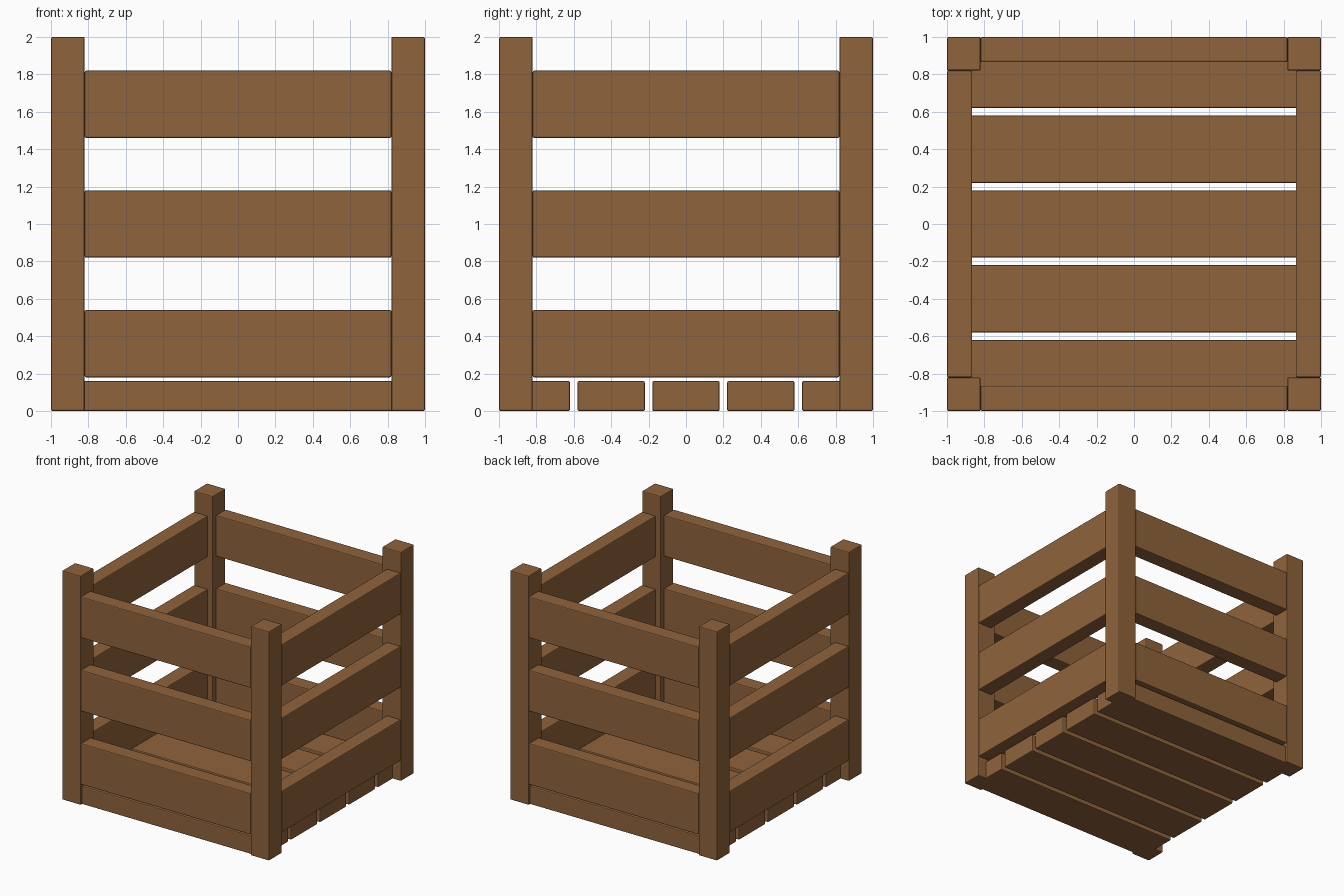
import bpy
import bmesh

if "Cube" in bpy.data.objects:
    bpy.data.objects.remove(bpy.data.objects["Cube"])

wood = bpy.data.materials.new("brown_wood")
wood.diffuse_color = (0.275, 0.125, 0.044, 1)
wood.use_nodes = True
wood.node_tree.nodes["Principled BSDF"].inputs["Base Color"].default_value = wood.diffuse_color


def board(name, x, y, z):
    """Bevelled board spanning the given (min, max) ranges."""
    spans = (x, y, z)
    bm = bmesh.new()
    bmesh.ops.create_cube(bm, size=1)
    bmesh.ops.scale(bm, vec=[b - a for a, b in spans], verts=bm.verts)
    mesh = bpy.data.meshes.new(name)
    bm.to_mesh(mesh)
    bm.free()
    mesh.materials.append(wood)
    obj = bpy.data.objects.new(name, mesh)
    obj.location = [(a + b) / 2 for a, b in spans]
    bpy.context.collection.objects.link(obj)
    bevel = obj.modifiers.new("soft_edges", "BEVEL")
    bevel.width = 0.008
    bevel.segments = 2
    return obj


def side(s, inner, outer):
    """Range from inner to outer, mirrored for s = -1."""
    return tuple(sorted((s * inner, s * outer)))


# Corner posts
for sx in (-1, 1):
    for sy in (-1, 1):
        board("corner_post", side(sx, 0.82, 1), side(sy, 0.82, 1), (0, 2))

# Three rails on each of the four sides
for z in (0.18, 0.82, 1.46):
    for s in (-1, 1):
        board("cross_rail", (-0.82, 0.82), side(s, 0.865, 1), (z, z + 0.36))
        board("side_rail", side(s, 0.865, 1), (-0.82, 0.82), (z, z + 0.36))

# Floor planks
for i in range(-2, 3):
    y = i * 0.4
    board("floor_plank", (-0.92, 0.92), (y - 0.18, y + 0.18), (0, 0.16))
